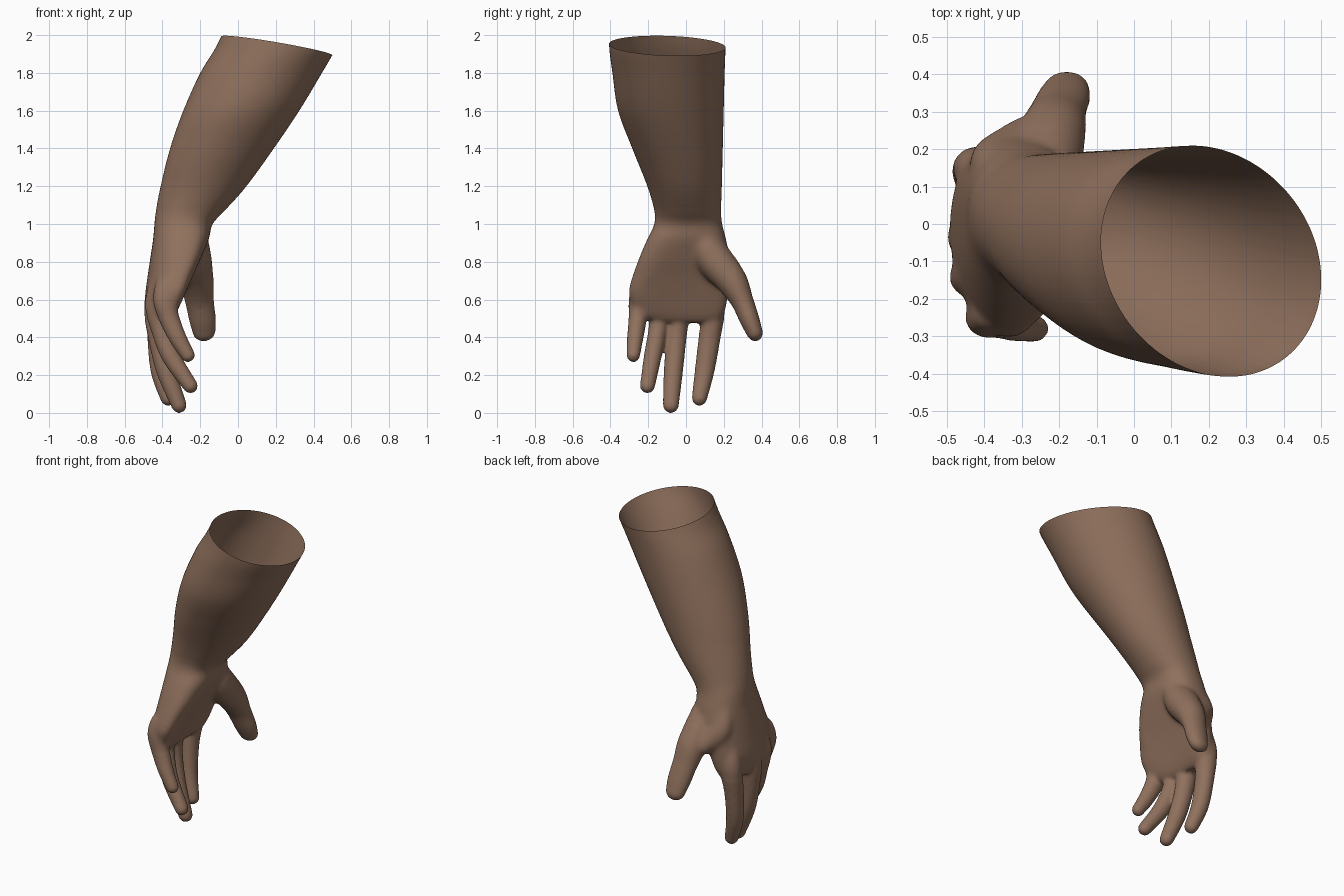
import bpy, bmesh
from math import sin, cos, pi, copysign
from mathutils import Vector

if "Cube" in bpy.data.objects:
    bpy.data.objects.remove(bpy.data.objects["Cube"])

N = 48
bm = bmesh.new()


def spline(rows, steps=6):
    """Smooth interpolation through rows of numbers."""
    out = []
    for i in range(len(rows) - 1):
        a, b, c, d = (rows[max(i - 1, 0)], rows[i], rows[i + 1],
                      rows[min(i + 2, len(rows) - 1)])
        for s in range(steps):
            t = s / steps
            out.append([q + 0.5 * t * (r - p + t * (2*p - 5*q + 4*r - u + t * (3*(q - r) + u - p)))
                        for p, q, r, u in zip(a, b, c, d)])
    return out + [list(rows[-1])]


def loft(rings):
    """Closed skin over a list of point rings."""
    vs = [[bm.verts.new(p) for p in ring] for ring in rings]
    for a, b in zip(vs, vs[1:]):
        for i in range(N):
            j = (i + 1) % N
            bm.faces.new((a[i], a[j], b[j], b[i]))
    bm.faces.new(vs[0][::-1])
    bm.faces.new(vs[-1])


def digit(path):
    """Tapered tube with round tip: rows are x, y, z, half width, half depth."""
    rows = spline(path)
    rings = []

    def ring(c, t, w, d):
        u = (Vector((0, 1, 0)) - t * t.y).normalized()
        v = t.cross(u)
        rings.append([c + u * w * cos(2*pi*i/N) + v * d * sin(2*pi*i/N) for i in range(N)])

    for i, r in enumerate(rows):
        t = (Vector(rows[min(i + 1, len(rows) - 1)][:3]) - Vector(rows[max(i - 1, 0)][:3])).normalized()
        ring(Vector(r[:3]), t, r[3], r[4])
    c, w, d = Vector(r[:3]), r[3], r[4]
    for k in range(1, 7):
        a = k * pi / 2 / 6.3
        ring(c + t * 0.5 * (w + d) * sin(a), t, w * cos(a), d * cos(a))
    loft(rings)


# forearm and palm: z, x min, x max, y min, y max, cupping, squareness
body = [
    (2.15, -.02, .62, -.41, .21, 0, 2),
    (1.95, -.11, .53, -.408, .21, 0, 2),
    (1.80, -.20, .445, -.39, .205, 0, 2),
    (1.60, -.29, .325, -.36, .20, 0, 2),
    (1.40, -.36, .190, -.285, .195, 0, 2),
    (1.20, -.41, .045, -.205, .190, 0, 2),
    (1.07, -.435, -.07, -.168, .186, 0, 2.1),
    (1.00, -.443, -.135, -.168, .192, .1, 2.3),
    (0.92, -.450, -.155, -.205, .212, .3, 2.5),
    (0.82, -.465, -.200, -.248, .23, .5, 2.6),
    (0.72, -.480, -.250, -.28, .23, .6, 2.6),
    (0.62, -.492, -.295, -.302, .222, .7, 2.6),
    (0.55, -.48, -.325, -.295, .21, .7, 2.5),
    (0.50, -.462, -.350, -.27, .185, .7, 2.4),
    (0.475, -.435, -.375, -.23, .15, .7, 2),
]
rings = []
for z, x0, x1, y0, y1, cup, p in spline(body):
    skew = .14 * min(max((z - 1.3) / .6, 0), 1)
    drop = .05 * min(max((.8 - z) / .3, 0), 1)
    ring = []
    for i in range(N):
        a = 2*pi*i/N
        c, s = cos(a), sin(a - skew)
        dy = (y1 - y0) / 2 * copysign(abs(s) ** (2 / p), s)
        dx = (x1 - x0) / 2 * copysign(abs(c) ** (2 / p), c)
        ring.append(((x0 + x1) / 2 + dx + cup * (dy - .04) ** 2, (y0 + y1) / 2 + dy,
                     z + drop * (max(-dy, 0) / .25) ** 2))
    rings.append(ring)
loft(rings)

# little, ring, middle and index fingers
digit([(-.385, -.232, .70, .045, .045), (-.390, -.252, .60, .052, .062), (-.360, -.257, .49, .048, .054),
       (-.315, -.270, .39, .043, .046), (-.265, -.279, .305, .036, .038)])
digit([(-.415, -.125, .72, .045, .045), (-.428, -.142, .58, .055, .066), (-.408, -.148, .45, .050, .055),
       (-.355, -.176, .30, .047, .050), (-.252, -.204, .143, .040, .040)])
digit([(-.43, -.02, .70, .045, .045), (-.432, -.035, .56, .058, .068), (-.420, -.050, .40, .053, .056),
       (-.380, -.067, .22, .051, .052), (-.312, -.08, .040, .042, .041)])
digit([(-.41, .13, .70, .045, .045), (-.418, .148, .57, .060, .066), (-.425, .125, .40, .058, .055),
       (-.412, .098, .22, .052, .050), (-.370, .071, .078, .041, .041)])

# thumb with its fleshy base
digit([(-.265, .06, .98, .05, .09), (-.243, .13, .84, .095, .100), (-.218, .24, .70, .083, .090),
       (-.203, .298, .59, .060, .076), (-.187, .338, .49, .052, .071), (-.180, .362, .43, .044, .061)])

# web between thumb and back of the hand
digit([(-.36, .13, .92, .06, .06), (-.355, .18, .80, .06, .08), (-.29, .235, .71, .05, .06)])

# heel pad on the little-finger side of the palm
digit([(-.255, -.08, .98, .06, .09), (-.285, -.15, .85, .075, .09), (-.325, -.20, .72, .07, .08),
       (-.35, -.22, .63, .05, .06)])

mesh = bpy.data.meshes.new("hand_and_forearm")
bmesh.ops.recalc_face_normals(bm, faces=bm.faces)
bm.to_mesh(mesh)
bm.free()
arm = bpy.data.objects.new("hand_and_forearm", mesh)
bpy.context.collection.objects.link(arm)
bpy.context.view_layer.objects.active = arm
arm.select_set(True)

# melt the parts into one skin
melt = arm.modifiers.new("melt", 'REMESH')
melt.mode = 'VOXEL'
melt.voxel_size = 0.010
soft = arm.modifiers.new("soft", 'SMOOTH')
soft.factor = 0.5
soft.iterations = 8
for name in ("melt", "soft"):
    bpy.ops.object.modifier_apply(modifier=name)

# soften the palm further, then cut the sleeve end open on a slight slope
bm = bmesh.new()
bm.from_mesh(arm.data)
palm = [v for v in bm.verts if .5 < v.co.z < 1.1 and v.co.y < .26]
for _ in range(10):
    bmesh.ops.smooth_vert(bm, verts=palm, factor=.5, use_axis_x=True, use_axis_y=True, use_axis_z=True)
bmesh.ops.bisect_plane(bm, geom=bm.verts[:] + bm.edges[:] + bm.faces[:], clear_outer=True,
                       plane_co=(.2, -.1, 1.945), plane_no=(.18, .06, 1))
bm.to_mesh(arm.data)
bm.free()
for f in arm.data.polygons:
    f.use_smooth = True

skin = bpy.data.materials.new("skin")
skin.diffuse_color = (0.28, 0.165, 0.11, 1)
skin.use_nodes = True
skin.node_tree.nodes["Principled BSDF"].inputs["Base Color"].default_value = skin.diffuse_color
arm.data.materials.append(skin)
